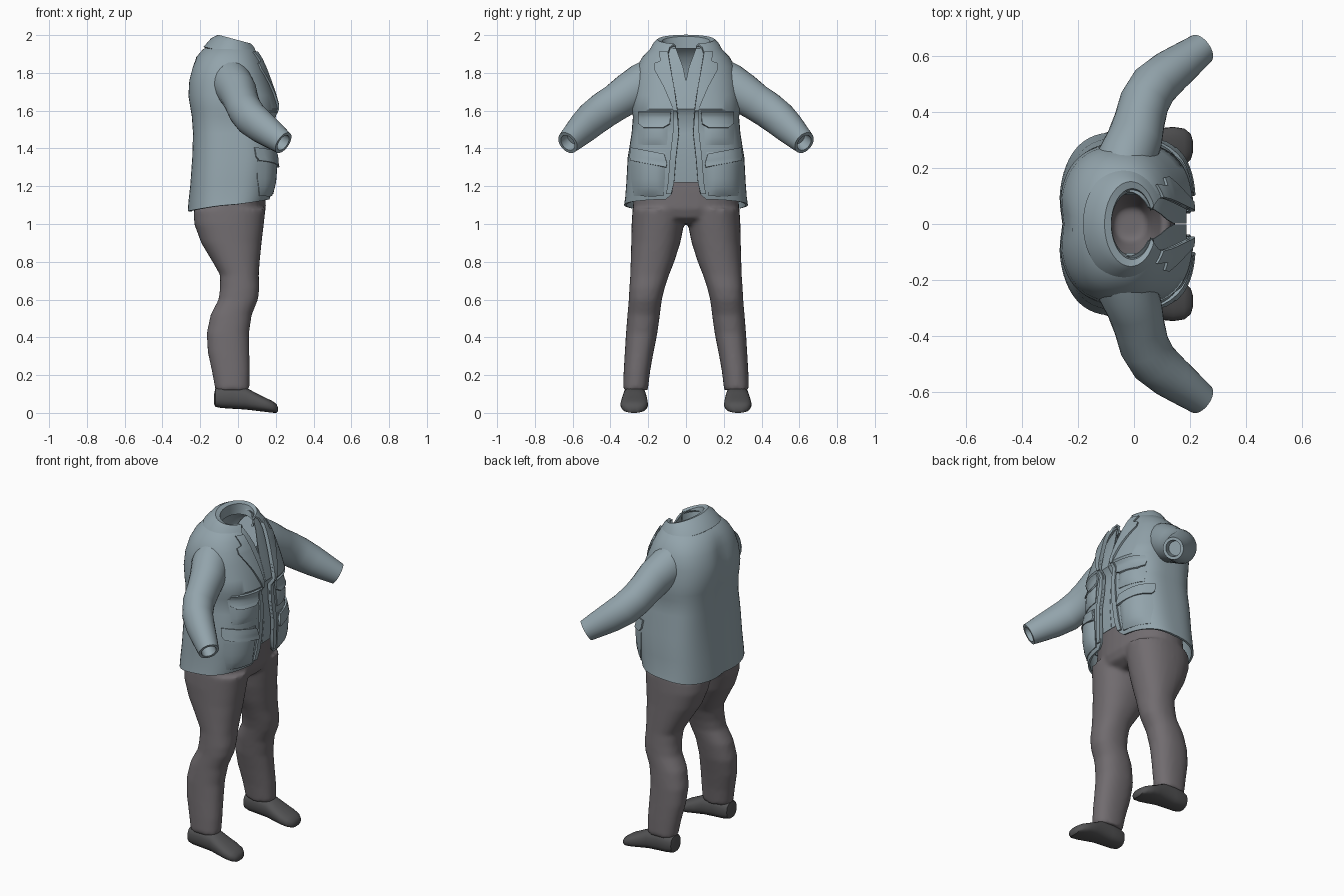
import bpy, bmesh, math
from mathutils import Vector

cube = bpy.data.objects.get("Cube")
if cube:
    bpy.data.objects.remove(cube)


def material(name, rgb):
    m = bpy.data.materials.new(name)
    m.use_nodes = True
    m.diffuse_color = (*rgb, 1)
    bsdf = next(n for n in m.node_tree.nodes if n.type == 'BSDF_PRINCIPLED')
    bsdf.inputs["Base Color"].default_value = (*rgb, 1)
    return m


CLOTH = material("blue grey cloth", (0.29, 0.37, 0.41))
TROUSER = material("warm grey cloth", (0.165, 0.15, 0.16))
LEATHER = material("dark grey leather", (0.085, 0.085, 0.088))


def loft(name, rings, mat, closed=True, thick=0, mirror=False):
    """Skin a list of equal point rings into one smooth object."""
    bm = bmesh.new()
    rows = [[bm.verts.new(p) for p in ring] for ring in rings]
    n = len(rows[0])
    for a, b in zip(rows, rows[1:]):
        for i in range(n if closed else n - 1):
            j = (i + 1) % n
            bm.faces.new((a[i], a[j], b[j], b[i]))
    if closed:
        bm.faces.new(rows[0])
        bm.faces.new(rows[-1])
    bmesh.ops.recalc_face_normals(bm, faces=bm.faces)
    for f in bm.faces:
        f.smooth = True
    me = bpy.data.meshes.new(name)
    bm.to_mesh(me)
    bm.free()
    me.materials.append(mat)
    ob = bpy.data.objects.new(name, me)
    bpy.context.collection.objects.link(ob)
    if thick:
        mod = ob.modifiers.new("thickness", 'SOLIDIFY')
        mod.thickness, mod.offset = thick, 0
    if mirror:
        mod = ob.modifiers.new("mirror", 'MIRROR')
        mod.use_axis = (False, True, False)
        mod.use_mirror_merge = False
    mod = ob.modifiers.new("crisp edges", 'EDGE_SPLIT')
    mod.split_angle = math.radians(45)
    return ob


def garment_ring(z, xb, xf, half, n, gap, tilt, inset=0, dent=0, seg=60):
    """Rounded box ring, open at the front; tilt raises the front, dent hollows the spine."""
    cx, ax, by = (xb + xf) / 2, (xf - xb) / 2 - inset, half - inset
    t0 = math.asin(min(1, gap / by) ** (n / 2))
    pts = []
    for i in range(seg + 1):
        t = t0 + (2 * math.pi - 2 * t0) * i / seg
        x, y = cx + ax * power(math.cos(t), 2 / n), by * power(math.sin(t), 2 / n)
        if x < cx:
            x += dent * math.exp(-(y / .06) ** 2)
        pts.append((x, y, z + tilt * math.cos(t)))
    return pts


def power(v, e):
    return math.copysign(abs(v) ** e, v)


# Jacket shell: height, back, front, half width, squareness, gap, tilt
JACKET = [
    (1.10, -.264, .165, .322, 2.7, .105, .033),
    (1.14, -.260, .172, .316, 2.8, .075, .02),
    (1.22, -.250, .182, .310, 2.9, .062, .01),
    (1.35, -.240, .193, .303, 3.0, .052, 0),
    (1.48, -.236, .186, .282, 3.0, .037, 0),
    (1.57, -.243, .178, .275, 2.9, .042, 0),
    (1.61, -.250, .206, .285, 2.8, .046, 0),
    (1.68, -.262, .188, .278, 2.7, .055, 0),
    (1.76, -.258, .162, .272, 2.5, .070, 0),
    (1.83, -.240, .138, .255, 2.4, .082, 0),
    (1.88, -.216, .118, .226, 2.3, .092, 0),
    (1.92, -.182, .098, .188, 2.2, .095, 0),
    (1.95, -.130, .082, .135, 2.0, .090, 0)]
loft("jacket", [garment_ring(*r, dent=.014 * (r[0] < 1.85)) for r in JACKET],
     CLOTH, closed=False, thick=.012)

# Shirt under the jacket, with a V neck
shirt = []
for z, xb, xf, h, n, g, t in JACKET[2:]:
    shirt.append(garment_ring(z, xb, xf, h, n, max(.001, (z - 1.79) * .38), 0, inset=.02))
loft("shirt", shirt, CLOTH, closed=False, thick=.004)

# Folded collar, higher at the back
loft("collar", [garment_ring(*r) for r in (
    (1.91, -.085, .070, .118, 2, .05, -.02),
    (1.965, -.085, .072, .130, 2, .055, -.025),
    (1.972, -.105, .080, .150, 2, .065, -.025),
    (1.955, -.138, .098, .168, 2, .085, -.026),
    (1.900, -.178, .128, .198, 2.1, .105, -.035))],
    CLOTH, closed=False, thick=.01)


def front_x(y, z):
    """Front surface of the jacket at a given side distance and height."""
    z = min(max(z, JACKET[0][0]), JACKET[-1][0])
    for a, b in zip(JACKET, JACKET[1:]):
        if z <= b[0]:
            k = (z - a[0]) / (b[0] - a[0])
            _, xb, xf, h, n, _, _ = [p + (q - p) * k for p, q in zip(a, b)]
            u = min(.97, abs(y) / h)
            return (xb + xf) / 2 + (xf - xb) / 2 * (1 - u ** n) ** (1 / n)


def front_patch(name, rows, off, thick, puff=0, lift=0, slope=0, cols=8, steps=4):
    """Cloth panel laid on the front; rows are (height, inner, outer)."""
    fine = []
    for a, b in zip(rows, rows[1:]):
        fine += [[p + (q - p) * s / steps for p, q in zip(a, b)] for s in range(steps)]
    fine.append(rows[-1])
    rings = []
    for i, (z, y0, y1) in enumerate(fine):
        v, ring = i / (len(fine) - 1), []
        for c in range(cols + 1):
            u = c / cols
            y, zz = y0 + (y1 - y0) * u, z + slope * u
            bulge = puff * math.sin(math.pi * u) ** .5 * abs(math.sin(math.pi * v)) ** .5
            ring.append((front_x(y, zz) + off + bulge + lift * (1 - v), y, zz))
        rings.append(ring)
    return loft(name, rings, CLOTH, closed=False, thick=thick, mirror=True)


# Lapels, front bands and pockets; rows run from the bottom up
front_patch("lapels", [(1.60, .045, .065), (1.72, .062, .115), (1.82, .08, .168),
                       (1.85, .085, .165), (1.86, .087, .135), (1.91, .095, .14)], .012, .012)
front_patch("front_bands", [(1.16, .078, .105), (1.22, .063, .095), (1.35, .053, .085),
                            (1.48, .038, .07), (1.60, .047, .066)], .010, .010, cols=3)
front_patch("lower_pockets", [(1.15, .12, .272), (1.24, .115, .285), (1.38, .11, .285)],
            .006, .012, puff=.022)
front_patch("lower_pocket_flaps", [(1.30, .105, .290), (1.32, .10, .294), (1.37, .115, .290)],
            .016, .012, lift=.012, slope=.035)
front_patch("chest_pockets", [(1.42, .10, .25), (1.50, .10, .25), (1.58, .10, .25)],
            .006, .01, puff=.014)
front_patch("chest_pocket_flaps", [(1.51, .12, .225), (1.53, .085, .25), (1.595, .08, .25)],
            .014, .01, lift=.014)


# Sleeves: centre x, y, z and radius, turned inward at the cuff
ARM = [(-.045, .16, 1.775, .112), (-.028, .23, 1.737, .115), (.002, .30, 1.693, .108),
       (.02, .37, 1.645, .099), (.037, .435, 1.603, .097), (.072, .495, 1.557, .094),
       (.13, .545, 1.51, .086), (.185, .585, 1.47, .075), (.24, .626, 1.43, .063),
       (.24, .626, 1.43, .046), (.20, .597, 1.458, .04)]
sleeve = []
for i, (x, y, z, r) in enumerate(ARM):
    a, b = ARM[max(0, min(i, 8) - 1)], ARM[min(8, min(i, 8) + 1)]
    along = (Vector(b[:3]) - Vector(a[:3])).normalized()
    side = along.cross(Vector((0, 0, 1))).normalized()
    up = side.cross(along)
    sleeve.append([Vector((x, y, z)) + r * (side * math.cos(t) * .92 + up * math.sin(t))
                   for t in [2 * math.pi * k / 24 for k in range(24)]])
loft("sleeves", sleeve, CLOTH, mirror=True)


def level_ring(z, xb, xf, y0, y1, seg=32):
    """Flat oval ring between back, front, inner and outer limits."""
    return [((xb + xf) / 2 + (xf - xb) / 2 * power(math.cos(t), .88),
             (y0 + y1) / 2 + (y1 - y0) / 2 * power(math.sin(t), .88), z)
            for t in [2 * math.pi * k / seg for k in range(seg)]]


# Trousers: hollow waist, hips and both legs fused into one smooth skin
hips = [(1.12, -.07, .045, -.06, .06), (1.32, -.14, .10, -.15, .15),
        (1.31, -.18, .13, -.22, .22), (1.24, -.20, .14, -.26, .26),
        (1.18, -.23, .145, -.275, .275), (1.08, -.238, .148, -.282, .282),
        (1.03, -.22, .13, -.24, .24), (1.0, -.13, .07, -.10, .10)]
leg = [(1.08, -.235, .146, .003, .283),
       (1.0, -.232, .137, .01, .288), (.9, -.195, .125, .03, .290),
       (.8, -.135, .115, .062, .293), (.73, -.095, .11, .09, .295),
       (.66, -.095, .113, .113, .300), (.6, -.103, .106, .128, .303),
       (.52, -.145, .073, .138, .31), (.42, -.166, .058, .152, .318),
       (.32, -.16, .06, .172, .324), (.22, -.138, .062, .190, .33),
       (.12, -.12, .06, .202, .334)]
trousers = loft("trousers", [level_ring(*r) for r in hips], TROUSER)
trousers.modifiers.clear()
bm = bmesh.new()
bm.from_mesh(trousers.data)
for s in (1, -1):
    part = loft("leg_part", [[(x, y * s, z) for x, y, z in level_ring(*r)] for r in leg], TROUSER)
    bm.from_mesh(part.data)
    bpy.data.meshes.remove(part.data)
bm.to_mesh(trousers.data)
bm.free()
skin = trousers.modifiers.new("fuse", 'REMESH')
skin.mode, skin.voxel_size, skin.use_smooth_shade = 'VOXEL', .012, True
relax = trousers.modifiers.new("relax", 'SMOOTH')
relax.factor, relax.iterations = .5, 5

# Shoes: lofted heel to toe; x, bottom, top, half width, centre y
SHOE = [(-.128, .05, .09, .02, .272), (-.12, .032, .13, .048, .272), (-.09, .026, .14, .058, .272),
        (-.03, .022, .145, .060, .272), (.04, .018, .135, .063, .272), (.09, .012, .108, .069, .273),
        (.14, .006, .083, .073, .274), (.18, .001, .064, .066, .275), (.203, .0, .048, .046, .276),
        (.211, .008, .03, .018, .276)]
shoe = []
for x, lo, hi, w, cy in SHOE:
    shoe.append([(x, cy + w * power(math.cos(t), .8),
                  (lo + hi) / 2 + (hi - lo) / 2 * power(math.sin(t), .8))
                 for t in [2 * math.pi * k / 24 for k in range(24)]])
loft("shoes", shoe, LEATHER, mirror=True)
